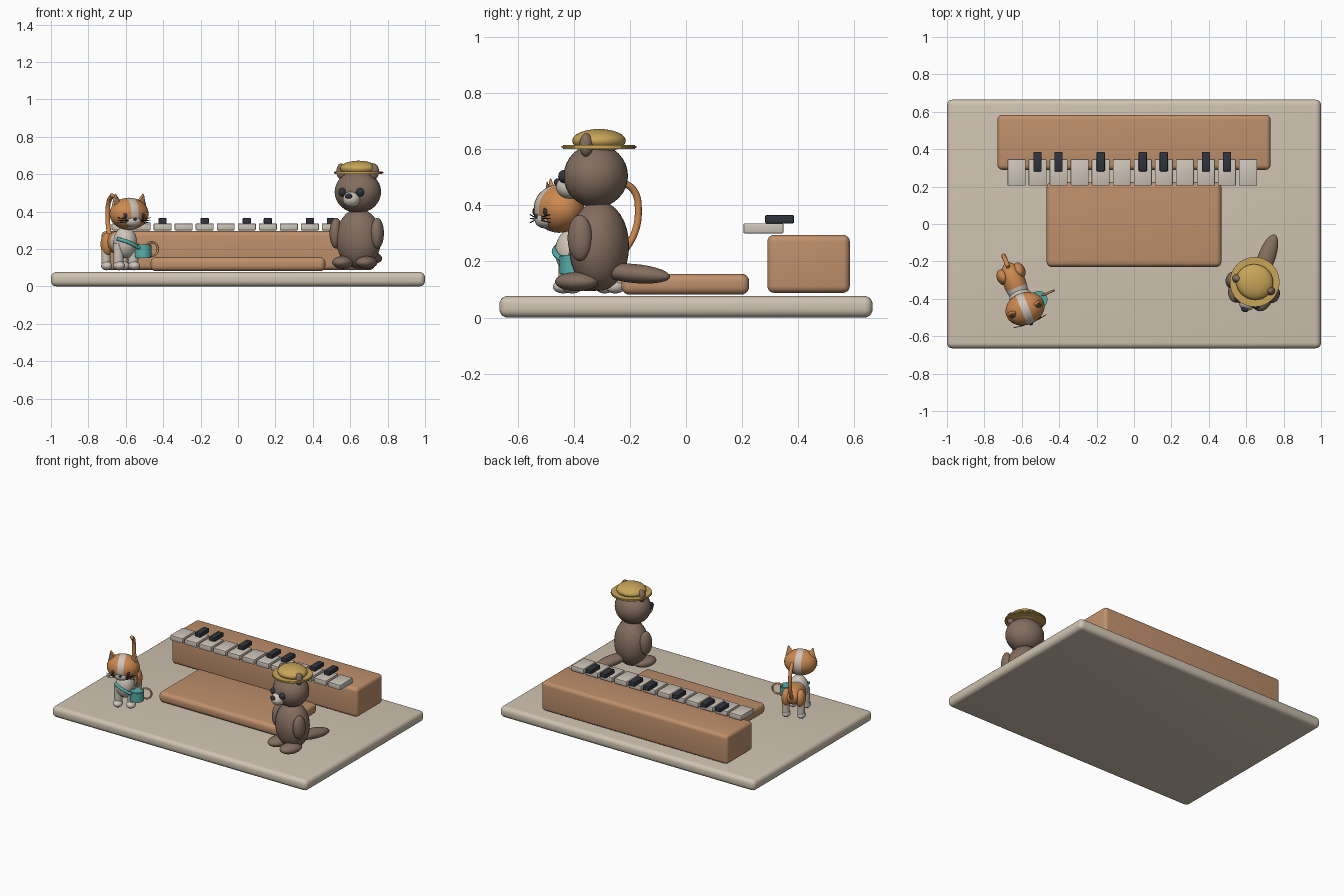
import bpy, bmesh, math
from mathutils import Matrix, Vector, Euler

if "Cube" in bpy.data.objects:
    bpy.data.objects.remove(bpy.data.objects["Cube"])


def material(name, r, g, b):
    m = bpy.data.materials.new(name)
    m.use_nodes = True
    m.diffuse_color = (r, g, b, 1)
    m.node_tree.nodes["Principled BSDF"].inputs["Base Color"].default_value = (r, g, b, 1)
    return m


STONE = material("warm stone", .63, .55, .44)
IVORY = material("ivory", .62, .56, .49)
WOOD = material("wood brown", .52, .28, .15)
DARK = material("charcoal", .03, .035, .045)
FUR = material("brown fur", .23, .155, .115)
STRAW = material("straw yellow", .58, .38, .10)
ORANGE = material("orange fur", .60, .25, .08)
TEAL = material("teal", .09, .42, .39)
WORLD = Matrix.Identity(4)


def finish(name, bm, mats, rule=None, smooth=True):
    mesh = bpy.data.meshes.new(name)
    for m in mats:
        mesh.materials.append(m)
    if rule:
        for f in bm.faces:
            f.material_index = int(rule(f.calc_center_median()))
    bm.to_mesh(mesh)
    bm.free()
    obj = bpy.data.objects.new(name, mesh)
    bpy.context.collection.objects.link(obj)
    if smooth:
        bpy.ops.object.select_all(action="DESELECT")
        obj.select_set(True)
        bpy.context.view_layer.objects.active = obj
        bpy.ops.object.shade_smooth_by_angle(angle=math.radians(40))
    return obj


def box(name, lo, hi, mat, bevel):
    lo, hi = Vector(lo), Vector(hi)
    bm = bmesh.new()
    bmesh.ops.create_cube(bm, size=1)
    bm.transform(Matrix.Translation((lo + hi) / 2) @ Matrix.Diagonal((hi - lo).to_4d()))
    bmesh.ops.bevel(bm, geom=bm.edges[:], offset=bevel, segments=5 if bevel > .01 else 2,
                    profile=.5, affect="EDGES")
    return finish(name, bm, [mat])


def place(frame, pos, rot):
    turn = Euler([math.radians(a) for a in rot]).to_matrix().to_4x4()
    return frame @ Matrix.Translation(pos) @ turn


def ball(name, frame, pos, radii, mats, rot=(0, 0, 0), pole="Z", rule=None):
    """Ellipsoid whose rings run around the pole axis; rule sees unit-sphere points."""
    mats = mats if isinstance(mats, list) else [mats]
    bm = bmesh.new()
    bmesh.ops.create_uvsphere(bm, u_segments=32, v_segments=16, radius=1)
    if pole != "Z":
        bm.transform(Matrix.Rotation(math.pi / 2, 4, "Y" if pole == "X" else "X"))
    if rule:
        for f in bm.faces:
            f.material_index = int(rule(f.calc_center_median()))
    bm.transform(place(frame, pos, rot) @ Matrix.Diagonal((*radii, 1)))
    return finish(name, bm, mats)


def cone(name, frame, pos, r1, r2, depth, mat, rot=(0, 0, 0), flat=1, bevel=0):
    bm = bmesh.new()
    bmesh.ops.create_cone(bm, cap_ends=True, segments=32, radius1=r1, radius2=r2, depth=depth)
    if bevel:
        rims = [e for e in bm.edges if any(len(f.verts) > 4 for f in e.link_faces)]
        bmesh.ops.bevel(bm, geom=rims, offset=bevel, segments=2, affect="EDGES")
    bm.transform(place(frame, pos, rot) @ Matrix.Diagonal((1, flat, 1, 1)))
    return finish(name, bm, [mat])


def tube(name, frame, points, radius, mat, closed=False):
    curve = bpy.data.curves.new(name, "CURVE")
    curve.dimensions = "3D"
    curve.bevel_depth, curve.bevel_resolution = radius, 3
    curve.resolution_u, curve.use_fill_caps = 8, True
    s = curve.splines.new("BEZIER")
    s.bezier_points.add(len(points) - 1)
    s.use_cyclic_u = closed
    for bp, p in zip(s.bezier_points, points):
        bp.co = frame @ Vector(p)
        bp.handle_left_type = bp.handle_right_type = "AUTO"
    curve.materials.append(mat)
    obj = bpy.data.objects.new(name, curve)
    bpy.context.collection.objects.link(obj)
    return obj


SIDES = ((1, "left"), (-1, "right"))

# Floor slab, bench and keyboard
box("floor_slab", (-1, -.665, 0), (1, .665, .077), STONE, .03)
box("bench", (-.467, -.23, .082), (.467, .225, .156), WOOD, .028)
box("keyboard_body", (-.73, .29, .088), (.73, .584, .295), WOOD, .025)
for i in range(12):
    x = -.628 + i * .1125
    box(f"white_key_{i + 1}", (x - .048, .205, .3), (x + .048, .347, .336), IVORY, .004)
    if i in (1, 2, 4, 6, 7, 9, 10):
        box(f"black_key_{i + 1}", (x - .022, .282, .336), (x + .022, .385, .365), DARK, .004)

# Sitting animal with straw hat
B = Matrix.Translation((.645, -.31, 0)) @ Matrix.Rotation(math.radians(-20), 4, "Z")
ball("sitter_body", B, (0, 0, .255), (.123, .105, .16), FUR)
ball("sitter_head", B, (0, -.012, .505), (.126, .113, .113), FUR)
ball("sitter_muzzle", B, (0, -.11, .465), (.047, .05, .042), IVORY)
ball("sitter_nose", B, (0, -.156, .482), (.02, .014, .014), DARK)
ball("sitter_tail", B, (.015, .14, .157), (.047, .135, .034), FUR, (-5, 0, 0), "Y")
for s, side in SIDES:
    ball(f"sitter_{side}_eye", B, (s * .05, -.115, .503), (.022, .02, .023), DARK)
    ball(f"sitter_{side}_ear", B, (s * .093, -.015, .615), (.027, .024, .042), FUR)
    ball(f"sitter_{side}_arm", B, (s * .117, -.03, .284), (.034, .045, .082), FUR)
    ball(f"sitter_{side}_foot", B, (s * .067, -.06, .128), (.055, .08, .034), FUR)
cone("hat_brim", B, (0, 0, .608), .133, .133, .014, STRAW, bevel=.004)
ball("hat_crown", B, (0, 0, .63), (.1, .095, .042), STRAW)

# Standing cat
C = Matrix.Translation((-.62, -.36, 0)) @ Matrix.Rotation(math.radians(22), 4, "Z")
ball("cat_body", C, (0, .045, .235), (.06, .12, .062), [IVORY, ORANGE], pole="Y",
     rule=lambda p: p.y > -.1)
ball("cat_chest", C, (0, -.045, .235), (.063, .065, .085), IVORY)
ball("cat_head", C, (0, -.1, .388), (.107, .087, .086), [ORANGE, IVORY], pole="X",
     rule=lambda p: abs(p.x) < .19)
ball("cat_muzzle", C, (0, -.155, .35), (.05, .033, .032), IVORY)
ball("cat_nose", C, (0, -.188, .36), (.01, .007, .007), DARK)
for s, side in SIDES:
    cone(f"cat_{side}_ear", C, (s * .074, -.1, .462), .034, .003, .068, ORANGE, (0, s * 12, 0), .6)
    cone(f"cat_{side}_inner_ear", C, (s * .075, -.113, .46), .023, .002, .05, FUR,
         (0, s * 12, 0), .5)
    ball(f"cat_{side}_eye", C, (s * .05, -.172, .378), (.012, .009, .014), DARK)
    for k in (-1, 0, 1):
        tube(f"cat_{side}_whisker_{k + 2}", C,
             [(s * .035, -.181, .352 + k * .006), (s * .095, -.172, .353 + k * .014)],
             .002, DARK)
    # Legs and paws
    cone(f"cat_{side}_front_leg", C, (s * .043, -.055, .165), .025, .029, .13, IVORY)
    ball(f"cat_{side}_front_paw", C, (s * .043, -.066, .11), (.031, .038, .024), IVORY)
    ball(f"cat_{side}_haunch", C, (s * .047, .1, .225), (.032, .045, .062), ORANGE)
    cone(f"cat_{side}_back_leg", C, (s * .05, .105, .16), .022, .026, .12, IVORY)
    ball(f"cat_{side}_back_paw", C, (s * .05, .097, .11), (.028, .036, .024), IVORY)
tube("cat_tail", C, [(0, .15, .235), (0, .19, .3), (0, .205, .38), (0, .19, .45), (0, .14, .487)],
     .0125, ORANGE)

# Watering pot hung from a strap, with a round handle
tube("pot_strap", C, [(-.06, -.08, .255), (0, -.116, .232), (.05, -.11, .208), (.085, -.1, .2)],
     .01, TEAL)
cone("pot", C, (.087, -.083, .188), .046, .046, .07, TEAL, bevel=.004)
ring = [(.143 + .036 * math.cos(a), -.068, .2 + .036 * math.sin(a))
        for a in (k * math.pi / 4 for k in range(8))]
tube("pot_handle", C, ring, .006, WOOD, True)
